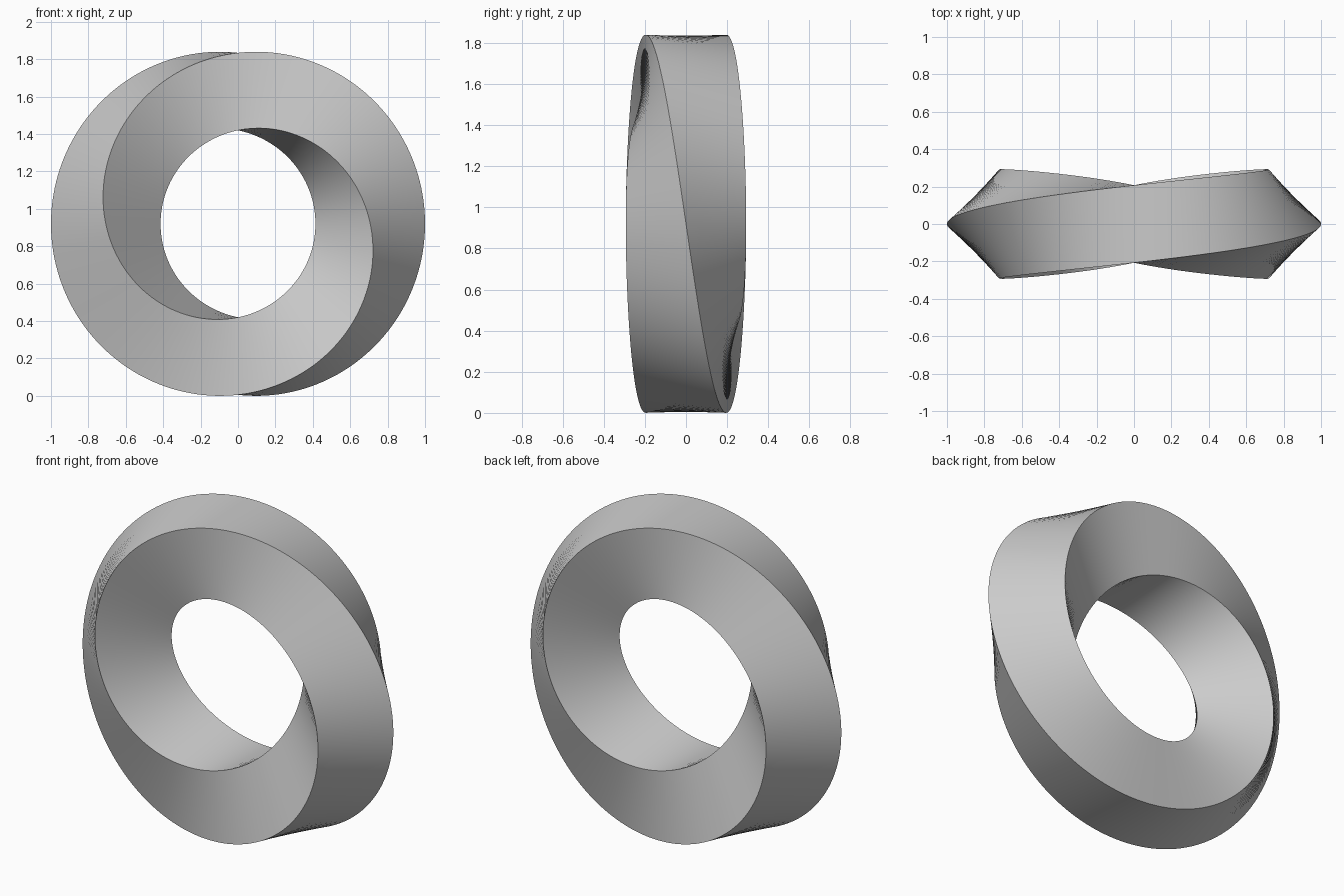
import bpy, bmesh
from math import sin, cos, pi

if "Cube" in bpy.data.objects:
    bpy.data.objects.remove(bpy.data.objects["Cube"])

R, H = 0.707, 0.293      # ring radius, half diagonal of the square section
CZ = 0.92                # ring centre height
N = 192                  # steps around the ring

bm = bmesh.new()

# Square section swept clockwise from the top, making a half turn per lap
rings = []
for i in range(N):
    t = 2 * pi * i / N
    ring = []
    for k in range(4):
        a = pi / 4 + k * pi / 2 - t / 2
        r = R + H * cos(a)
        ring.append(bm.verts.new((r * sin(t), -H * sin(a), CZ + r * cos(t))))
    rings.append(ring)

# Skin the sections; the last one joins the first shifted by two corners
for i in range(N):
    p, q = rings[i], rings[(i + 1) % N]
    s = 2 if i == N - 1 else 0
    for k in range(4):
        bm.faces.new((p[k], p[(k + 1) % 4], q[(k + 1 + s) % 4], q[(k + s) % 4]))
bmesh.ops.recalc_face_normals(bm, faces=bm.faces)

mesh = bpy.data.meshes.new("twisted_ring")
bm.to_mesh(mesh)
bm.free()
ring_obj = bpy.data.objects.new("twisted_ring", mesh)
bpy.context.collection.objects.link(ring_obj)

# Smooth faces with crisp corner edges
bpy.context.view_layer.objects.active = ring_obj
ring_obj.select_set(True)
bpy.ops.object.shade_smooth_by_angle(angle=pi / 6)
